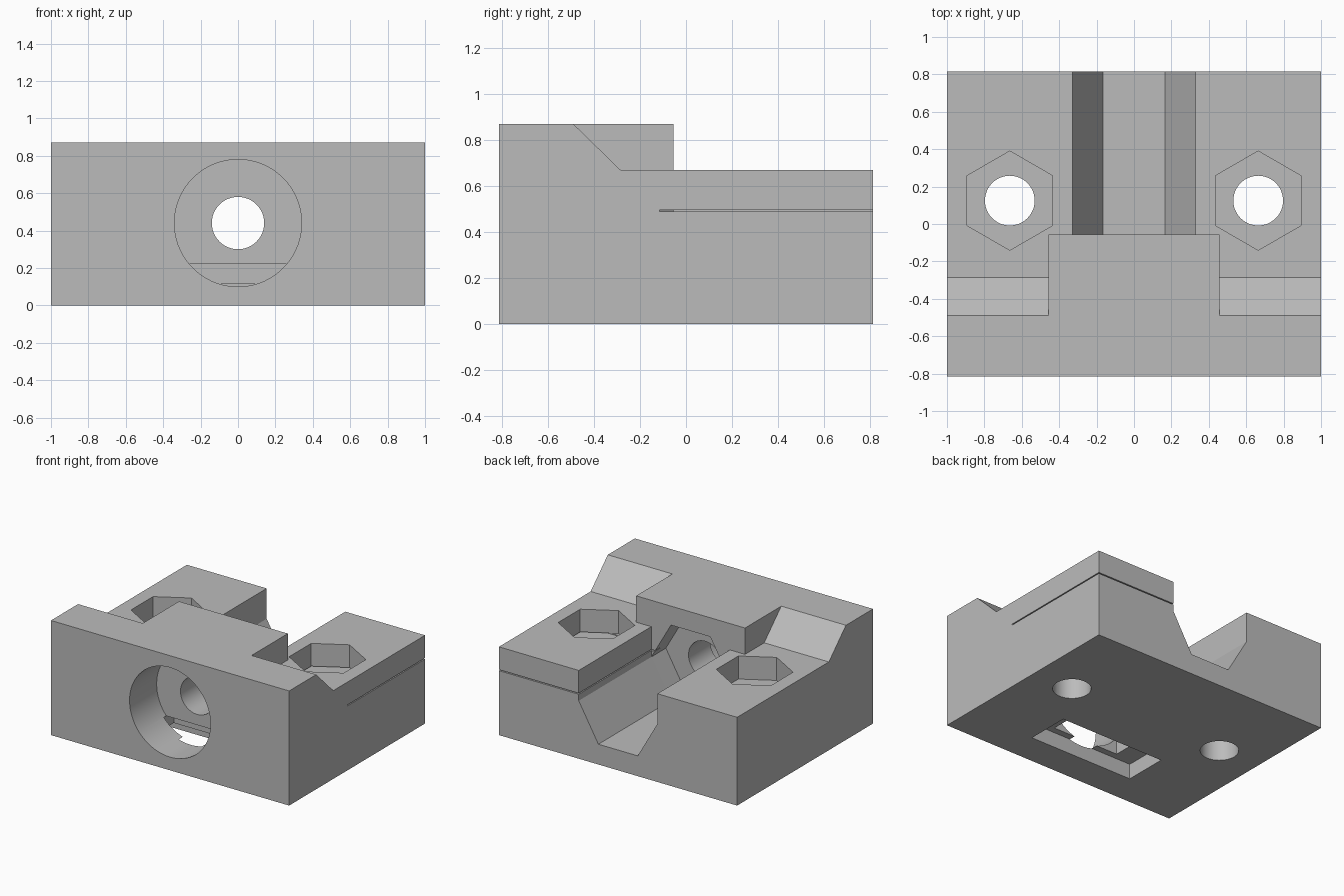
import bpy, bmesh, math

if "Cube" in bpy.data.objects:
    bpy.data.objects.remove(bpy.data.objects["Cube"])

grey = bpy.data.materials.new("plain grey")
grey.diffuse_color = (0.5, 0.5, 0.5, 1)
grey.use_nodes = True
grey.node_tree.nodes["Principled BSDF"].inputs["Base Color"].default_value = grey.diffuse_color


def prism(name, profile, axis, start, end):
    """Extrude a 2D profile along an axis: x uses (y,z), y uses (x,z), z uses (x,y)."""
    place = {"x": lambda p, d: (d, p[0], p[1]),
             "y": lambda p, d: (p[0], d, p[1]),
             "z": lambda p, d: (p[0], p[1], d)}[axis]
    bm = bmesh.new()
    a = [bm.verts.new(place(p, start)) for p in profile]
    b = [bm.verts.new(place(p, end)) for p in profile]
    bm.faces.new(a)
    bm.faces.new(b)
    n = len(profile)
    for i in range(n):
        j = (i + 1) % n
        bm.faces.new((a[i], a[j], b[j], b[i]))
    bmesh.ops.recalc_face_normals(bm, faces=bm.faces)
    mesh = bpy.data.meshes.new(name)
    bm.to_mesh(mesh)
    bm.free()
    mesh.materials.append(grey)
    obj = bpy.data.objects.new(name, mesh)
    bpy.context.collection.objects.link(obj)
    return obj


def ring(u, v, r, n, turn=0.0):
    return [(u + r * math.cos(turn + math.tau * i / n),
             v + r * math.sin(turn + math.tau * i / n)) for i in range(n)]


def rect(u0, v0, u1, v1):
    return [(u0, v0), (u1, v0), (u1, v1), (u0, v1)]


block = prism("clamp_block", rect(-0.815, 0, 0.815, 0.87), "x", -1, 1)


def cut(name, profile, axis, start, end):
    tool = prism(name, profile, axis, start, end)
    tool.hide_render = True
    mod = block.modifiers.new(name, "BOOLEAN")
    mod.operation = "DIFFERENCE"
    mod.solver = "EXACT"
    mod.object = tool
    bpy.context.view_layer.objects.active = block
    bpy.ops.object.modifier_apply(modifier=name)
    bpy.data.objects.remove(tool)


# lowered rear deck: ramped at the sides, square behind the centre tab
ramp = [(-0.285, 0.67), (1, 0.67), (1, 1), (-0.623, 1)]
for side in (-1, 1):
    cut("ramp_cutter", ramp, "x", *sorted((side * 0.457, side * 1.2)))
cut("deck_cutter", rect(-0.5, 0.67, 0.5, 1), "y", -0.055, 1)

# open channel, continuing as a hexagonal pocket under the tab
C = 0.44
cut("channel_cutter", [(-0.165, 0.154), (0.165, 0.154), (0.33, C),
                       (0.33, 1), (-0.33, 1), (-0.33, C)], "y", -0.055, 1)
cut("hex_pocket_cutter", ring(0, C, 0.33, 6), "y", -0.23, 0.0)

# round front bore and narrow through hole
cut("front_bore_cutter", ring(0, C, 0.34, 72), "y", -1, -0.49)
cut("through_hole_cutter", ring(0, C, 0.14, 48), "y", -0.6, -0.1)

# stepped slot in the underside
cut("slot_cutter", rect(-0.44, -0.57, 0.44, -0.235), "z", -0.2, 0.115)
cut("slot_step_cutter", rect(-0.28, -0.52, 0.28, -0.37), "z", 0.05, 0.22)

# bolt holes with hexagonal nut traps
for side in (-1, 1):
    x = side * 0.664
    cut("bolt_hole_cutter", ring(x, 0.125, 0.133, 48), "z", -0.2, 1)
    cut("nut_trap_cutter", ring(x, 0.125, 0.265, 6, math.pi / 6), "z", 0.495, 1)

# thin slit through the right-hand side
cut("slit_cutter", rect(0.25, 0.489, 1.2, 0.497), "y", -0.115, 1)

bpy.ops.object.select_all(action="DESELECT")
block.select_set(True)
bpy.context.view_layer.objects.active = block
bpy.ops.object.shade_smooth_by_angle(angle=math.radians(20))
